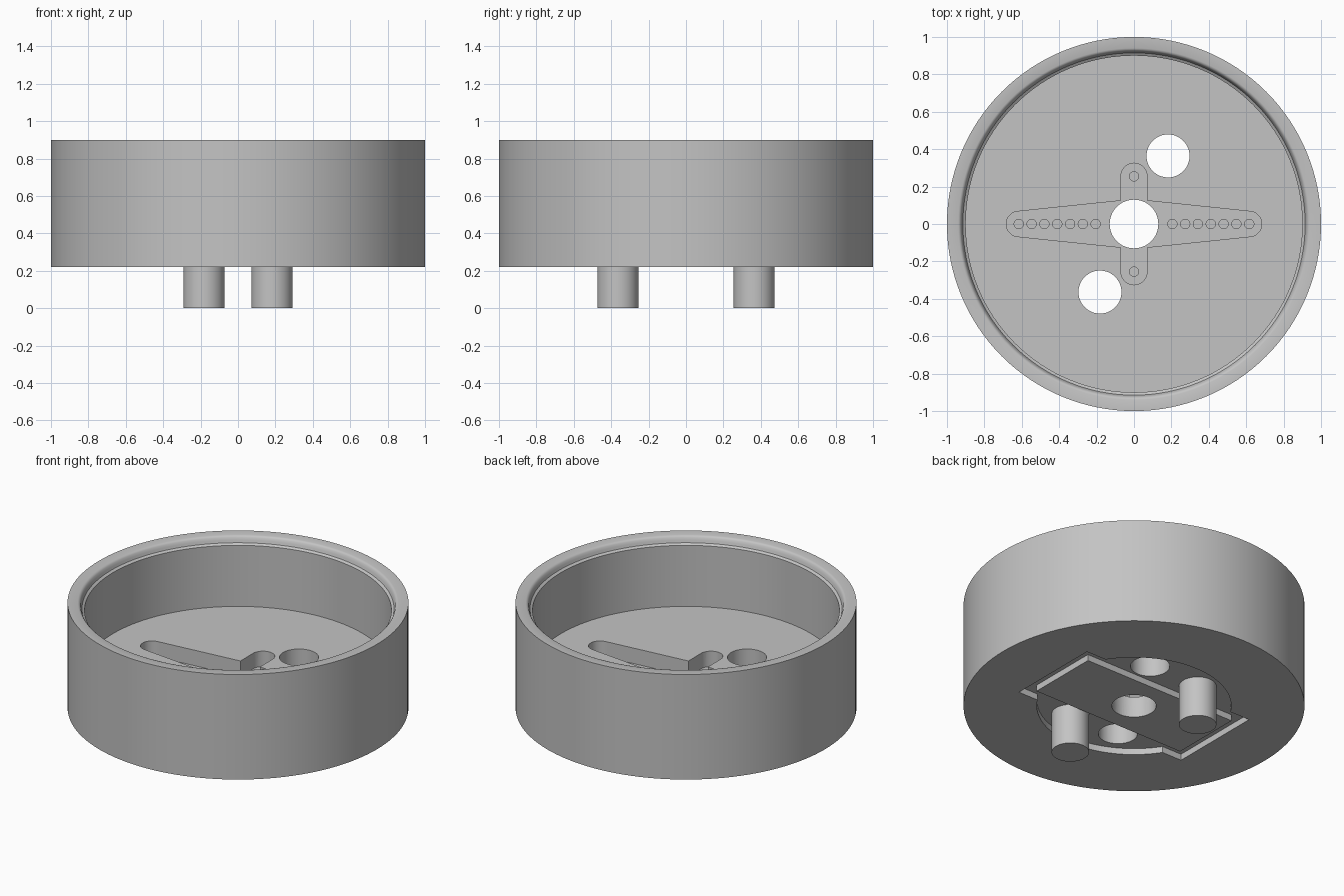
import bpy, bmesh, math
from math import cos, sin, pi

if "Cube" in bpy.data.objects:
    bpy.data.objects.remove(bpy.data.objects["Cube"])

# Single flat grey
grey = bpy.data.materials.new("plain_grey")
grey.use_nodes = True
colour = (0.55, 0.55, 0.55, 1)
grey.diffuse_color = colour
grey.node_tree.nodes["Principled BSDF"].inputs["Base Color"].default_value = colour

BASE, FLOOR, TOP = 0.22, 0.455, 0.90
RECESS, SLOT = 0.26, 0.355


def add_object(name, bm):
    bmesh.ops.recalc_face_normals(bm, faces=bm.faces)
    mesh = bpy.data.meshes.new(name)
    bm.to_mesh(mesh)
    bm.free()
    mesh.materials.append(grey)
    obj = bpy.data.objects.new(name, mesh)
    bpy.context.collection.objects.link(obj)
    return obj


def prism(name, outline, z0, z1):
    bm = bmesh.new()
    face = bm.faces.new([bm.verts.new((x, y, z0)) for x, y in outline])
    top = bmesh.ops.extrude_face_region(bm, geom=[face])["geom"]
    verts = [v for v in top if isinstance(v, bmesh.types.BMVert)]
    bmesh.ops.translate(bm, verts=verts, vec=(0, 0, z1 - z0))
    return add_object(name, bm)


def arc(x, y, r, start=0, sweep=2 * pi, n=48):
    closed = abs(sweep - 2 * pi) < 0.001
    steps = n if closed else n + 1
    return [(x + r * cos(start + sweep * i / n), y + r * sin(start + sweep * i / n))
            for i in range(steps)]


def box_outline(w, d):
    return [(-w, -d), (w, -d), (w, d), (-w, d)]


def combine(target, tool, operation="DIFFERENCE"):
    mod = target.modifiers.new("cut", "BOOLEAN")
    mod.operation, mod.solver, mod.object = operation, "EXACT", tool
    bpy.context.view_layer.objects.active = target
    bpy.ops.object.modifier_apply(modifier=mod.name)
    bpy.data.objects.remove(tool)


# Round cup turned from a profile, with a rounded lip and a small inner ledge
profile = [(0, BASE), (1, BASE), (1, TOP), (0.94, TOP), (0.932, 0.897), (0.925, 0.89),
           (0.92, 0.875), (0.915, 0.86), (0.9, 0.85), (0.9, FLOOR), (0, FLOOR)]
bm = bmesh.new()
verts = [bm.verts.new((r, 0, z)) for r, z in profile]
edges = [bm.edges.new(pair) for pair in zip(verts, verts[1:])]
bmesh.ops.spin(bm, geom=verts + edges, cent=(0, 0, 0), axis=(0, 0, 1),
               angle=2 * pi, steps=128)
bmesh.ops.remove_doubles(bm, verts=bm.verts, dist=0.0001)
cup = add_object("cup_body", bm)

# Underside recess: rectangle joined with a disc, around a raised centre block
recess = prism("recess_cutter", box_outline(0.62, 0.31), 0.1, RECESS)
combine(recess, prism("disc_cutter", arc(0, 0, 0.57, n=96), 0.1, RECESS), "UNION")
combine(recess, prism("centre_block", box_outline(0.55, 0.235), 0.05, 0.4))
combine(cup, recess)

# Cross-shaped slot in the floor: long tapered arms and short straight arms
long_arms = (arc(0.615, 0, 0.068, -pi / 2, pi, 16) + [(0, 0.132)]
             + arc(-0.615, 0, 0.068, pi / 2, pi, 16) + [(0, -0.132)])
short_arms = arc(0, 0.255, 0.07, 0, pi, 16) + arc(0, -0.255, 0.07, pi, pi, 16)
slot = prism("slot_cutter", long_arms, SLOT, 0.6)
combine(slot, prism("short_arm_cutter", short_arms, SLOT, 0.6), "UNION")
combine(cup, slot)

# Blind screw holes along the arms
spots = [(s * (0.205 + 0.0685 * i), 0) for s in (-1, 1) for i in range(7)]
spots += [(0, 0.255), (0, -0.255)]
for x, y in spots:
    combine(cup, prism("screw_cutter", arc(x, y, 0.025, n=20), 0.29, 0.6))

# Through holes
for x, y, r in [(0, 0, 0.13), (0.182, 0.364, 0.115), (-0.182, -0.364, 0.115)]:
    combine(cup, prism("hole_cutter", arc(x, y, r), 0, 0.7))

# Two pegs under the base
pegs = [prism(name, arc(s * 0.182, -s * 0.364, 0.11), 0, RECESS + 0.02)
        for name, s in (("left_peg", 1), ("right_peg", -1))]

# Smooth round walls, sharp rims
for obj in [cup] + pegs:
    bpy.ops.object.select_all(action="DESELECT")
    obj.select_set(True)
    bpy.context.view_layer.objects.active = obj
    bpy.ops.object.shade_smooth_by_angle(angle=math.radians(30))
